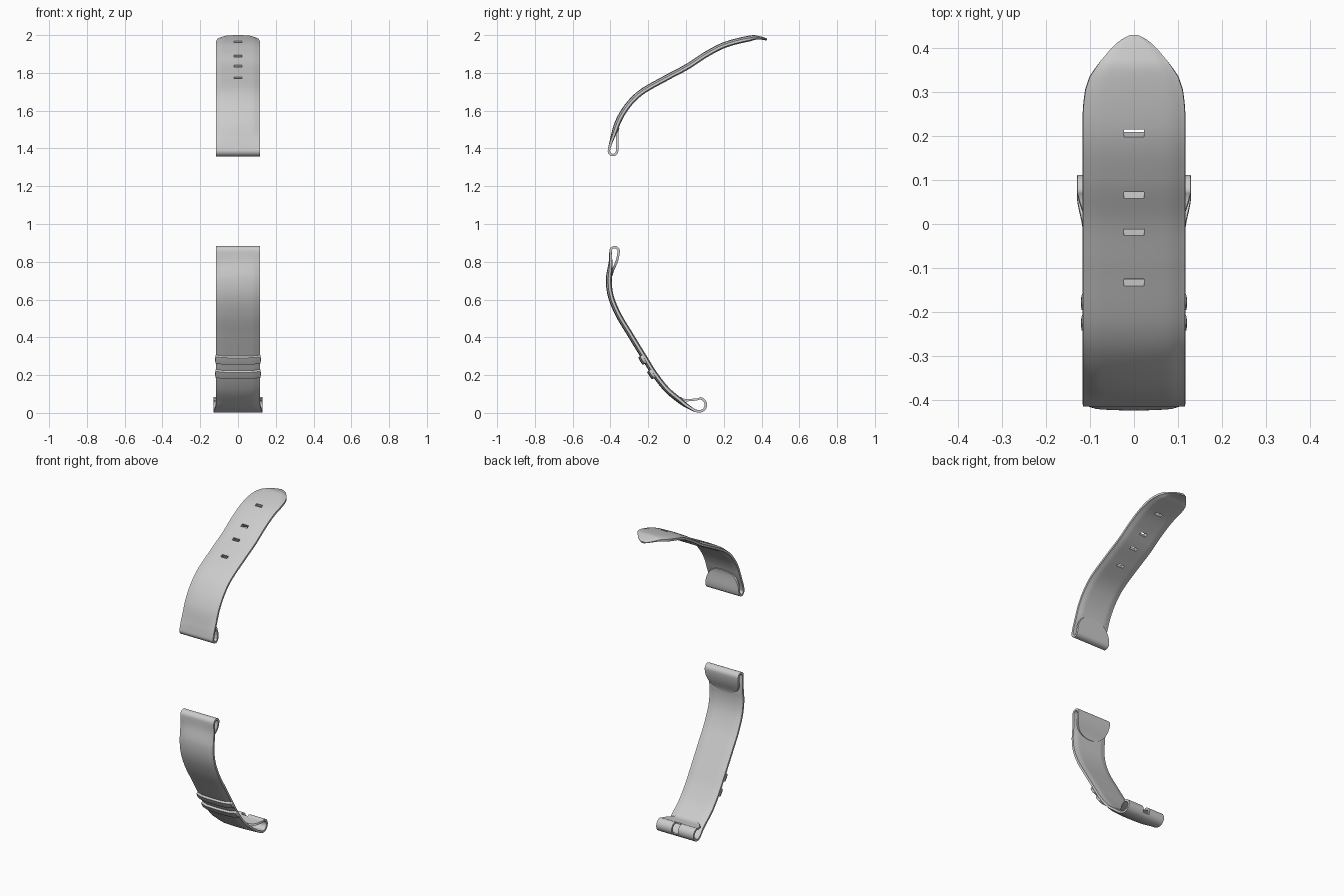
import bpy, bmesh, math
from mathutils import Vector, Matrix

if "Cube" in bpy.data.objects:
    bpy.data.objects.remove(bpy.data.objects["Cube"])

US = [0, .2, .4, .55, .65, .74, .82, .9, .96, .99]
US = [-u for u in US[:0:-1]] + US


def smooth(t):
    t = max(0, min(1, t))
    return t * t * (3 - 2 * t)


def lerp_table(tab, x):
    for (a, fa), (b, fb) in zip(tab, tab[1:]):
        if x <= b:
            return fa + (fb - fa) * max(0, (x - a)) / (b - a)
    return tab[-1][1]


def spline(pts, step=0.01):
    """Catmull-Rom through (y, z) points, resampled evenly: list of (pos, tangent, inward)."""
    p = [Vector(q) for q in pts]
    p = [2 * p[0] - p[1]] + p + [2 * p[-1] - p[-2]]
    fine = []
    for a, b, c, d in zip(p, p[1:], p[2:], p[3:]):
        for k in range(40):
            t = k / 40
            fine.append(.5 * (2 * b + (c - a) * t + (2 * a - 5 * b + 4 * c - d) * t * t
                              + (3 * b - a - 3 * c + d) * t ** 3))
    fine.append(p[-2])
    cum = [0]
    for a, b in zip(fine, fine[1:]):
        cum.append(cum[-1] + (b - a).length)
    n = round(cum[-1] / step)
    pos, j = [], 0
    for i in range(n + 1):
        s = cum[-1] * i / n
        while j < len(fine) - 2 and cum[j + 1] < s:
            j += 1
        pos.append(fine[j].lerp(fine[j + 1], (s - cum[j]) / (cum[j + 1] - cum[j])))
    out = []
    for i, q in enumerate(pos):
        t = (pos[min(i + 1, n)] - pos[max(i - 1, 0)]).normalized()
        out.append((q, t, Vector((-t.y, t.x))))
    return out


def sweep(name, rows):
    """Rows are (outer point, inward direction, half width, padding, thickness factor)."""
    bm = bmesh.new()
    rings = []
    for pos, n, w, c, k in rows:
        def depth(u, inner):
            puff = smooth((1 - abs(u)) / .32)
            if inner:
                return k * (.013 + c * (.012 + .006 * puff))
            return k * c * (.006 * u * u + .006 * (1 - puff))
        sec = [(u, depth(u, False)) for u in US]
        sec += [(1, (depth(1, False) + depth(1, True)) / 2)]
        sec += [(u, depth(u, True)) for u in reversed(US)]
        sec += [(-1, (depth(1, False) + depth(1, True)) / 2)]
        rings.append([bm.verts.new((u * w, pos.x + n.x * d, pos.y + n.y * d)) for u, d in sec])
    m = len(rings[0])
    for a, b in zip(rings, rings[1:]):
        for i in range(m):
            bm.faces.new((a[i], a[(i + 1) % m], b[(i + 1) % m], b[i]))
    bm.faces.new(rings[0])
    bm.faces.new(rings[-1])
    bmesh.ops.recalc_face_normals(bm, faces=bm.faces)
    me = bpy.data.meshes.new(name)
    bm.to_mesh(me)
    bm.free()
    ob = bpy.data.objects.new(name, me)
    bpy.context.collection.objects.link(ob)
    return ob


def loop_rows(path, r, w, flap):
    """Fold around the pin and a rounded flap returning along the inside; path ends at the loop."""
    end, before, n = path[-1][0], path[-2][0], path[-1][2]
    t = (end - before).normalized()
    centre = end + n * r
    rows = []
    for i in range(1, 16):
        a = math.pi * i / 16
        pos = centre + r * (t * math.sin(a) - n * math.cos(a))
        rows.append((pos, (centre - pos) / r, w, 0, 1))
    m = round(flap / .01)
    for i in range(m + 1):
        f = math.sin(math.pi / 2 * i / m) * .998
        x = f * flap / .01
        j = int(x)
        q, g = path[-1 - j], path[-2 - j]
        pos, nn = q[0].lerp(g[0], x - j), q[2].lerp(g[2], x - j)
        d = 2 * r + (.034 - 2 * r) * smooth(f * 1.05)
        rows.append((pos + nn * d, -nn, w * (1 - f ** 2.4) ** .5, 0, 1))
    return rows


def cut(ob, boxes):
    for pos, t, size in boxes:
        bpy.ops.mesh.primitive_cube_add(size=1)
        c = bpy.context.object
        c.hide_render = True
        rot = Matrix.Rotation(math.atan2(t.y, t.x), 4, 'X')
        c.matrix_world = Matrix.Translation((0, pos.x, pos.y)) @ rot @ Matrix.Diagonal((*size, 1))
        mod = ob.modifiers.new("cut", 'BOOLEAN')
        mod.object, mod.solver, mod.use_self = c, 'EXACT', True
        bpy.context.view_layer.objects.active = ob
        bpy.ops.object.modifier_apply(modifier=mod.name)
        bpy.data.objects.remove(c)


def finish(ob, angle=40):
    bpy.ops.object.select_all(action='DESELECT')
    ob.select_set(True)
    bpy.context.view_layer.objects.active = ob
    bpy.ops.object.shade_smooth_by_angle(angle=math.radians(angle))


W = .117

# Upper strap: pointed tip, adjustment holes, pin loop
up = spline([(.43, 1.982), (.39, 1.994), (.339, 1.998), (.206, 1.965), (.10, 1.912), (0, 1.847),
             (-.11, 1.788), (-.243, 1.712), (-.32, 1.637), (-.375, 1.545), (-.402, 1.45),
             (-.414, 1.392)])
tip = [(0, .012), (.006, .024), (.015, .037), (.03, .052), (.06, .077), (.1, .101),
       (.13, .111), (.16, .115), (.19, W)]
rows = []
for i, (p, t, n) in enumerate(up):
    s = i * .01
    rows.append((p, n, lerp_table(tip, s), smooth((len(up) - 1 - i) * .01 / .14),
                 .35 + .65 * smooth((s + .01) / .12)))
upper = sweep("upper_strap", rows + loop_rows(up, .028, W, .13))
holes = []
for y in (.205, .066, -.018, -.13):
    p, t, n = min(up, key=lambda q: abs(q[0].x - y))
    holes.append((p + n * .015, t, (.045, .018, .12)))
cut(upper, holes)
finish(upper)

# Lower strap: pin loop at the top, flared buckle loop at the bottom
low = spline([(-.406, .857), (-.409, .80), (-.424, .71), (-.413, .614), (-.372, .513),
              (-.309, .407), (-.235, .286), (-.18, .198), (-.11, .11), (-.03, .045),
              (.02, .017), (.048, .005), (.066, .002)])
last = len(low) - 1
rows = []
for i, (p, t, n) in enumerate(low):
    flare = .013 * smooth(1 - (last - i) * .01 / .1)
    rows.append((p, n, W + flare, smooth(min(i, last - i) * .01 / .14), 1))
top = loop_rows(low[::-1], .028, W, .13)
lower = sweep("lower_strap", top[::-1] + rows + loop_rows(low, .041, W + .013, .13))
# Notch for the buckle tongue
cut(lower, [(Vector((.10, .07)), Vector((1, 0)), (.045, .07, .09))])
finish(lower)

# Two keeper bands wrapping the outer face
for k, z in enumerate((.28, .20)):
    mid = min(range(len(low)), key=lambda i: abs(low[i][0].y - z))
    p, t, n = low[mid]
    rows = []
    for s, lift, w in ((-.024, .008, .117), (-.021, .012, .12), (0, .013, .121),
                       (.021, .012, .12), (.024, .008, .117)):
        rows.append((p + t * s - n * lift, n, w, 1, 1))
    finish(sweep(f"keeper_band_{k + 1}", rows), 50)
